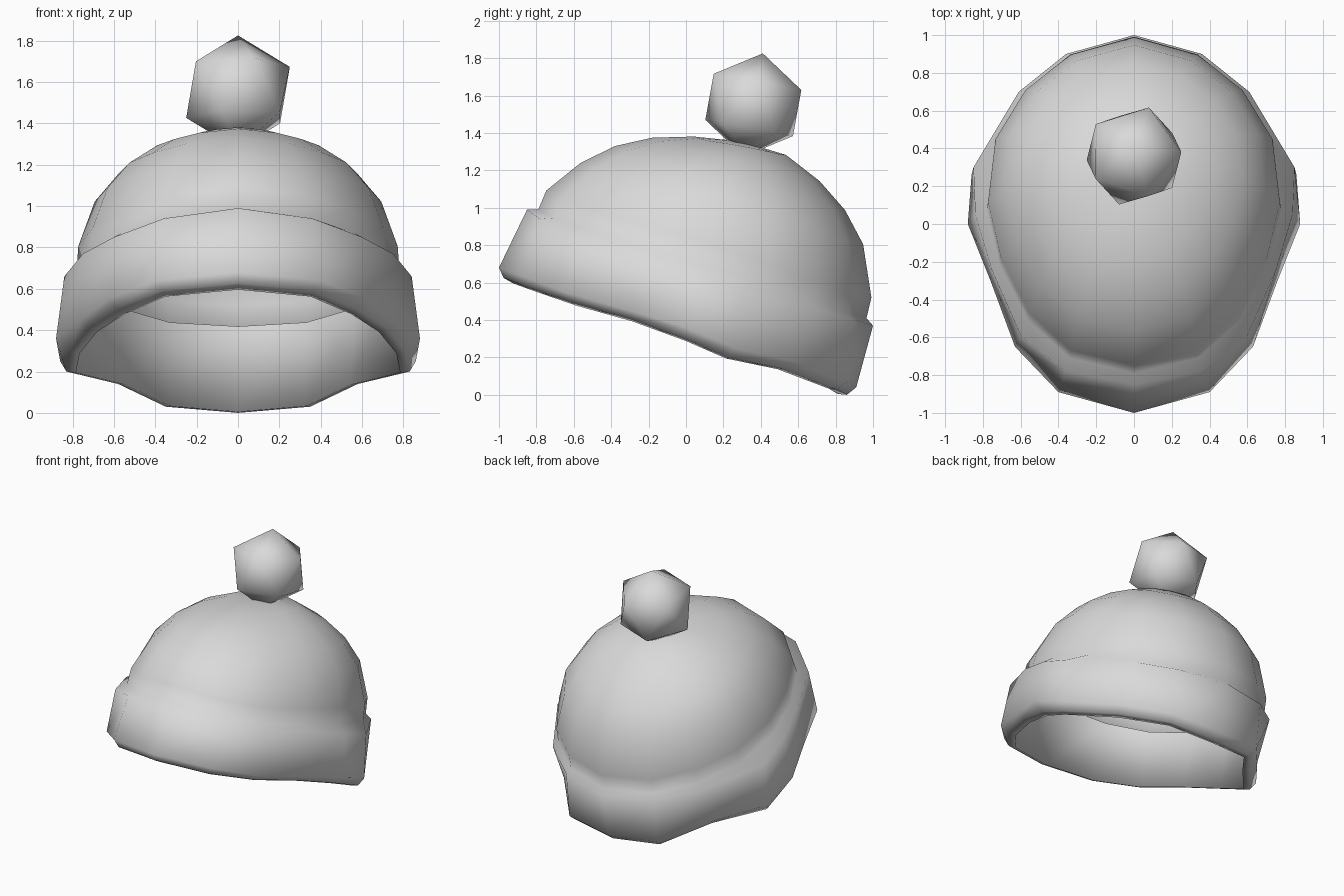
import bpy, bmesh, math
from mathutils import Vector, Matrix

if "Cube" in bpy.data.objects:
    bpy.data.objects.remove(bpy.data.objects["Cube"])

grey = bpy.data.materials.new("grey_wool")
grey.diffuse_color = (0.7, 0.7, 0.7, 1)
grey.use_nodes = True
grey.node_tree.nodes["Principled BSDF"].inputs["Base Color"].default_value = grey.diffuse_color


def finish(name, bm):
    bmesh.ops.recalc_face_normals(bm, faces=bm.faces)
    mesh = bpy.data.meshes.new(name)
    bm.to_mesh(mesh)
    bm.free()
    mesh.materials.append(grey)
    ob = bpy.data.objects.new(name, mesh)
    bpy.context.collection.objects.link(ob)
    for poly in mesh.polygons:
        poly.use_smooth = True
    return ob


def ring(half):
    """Mirror a half loop (front to back) into a full loop."""
    pts = [Vector(p) for p in half]
    return pts + [Vector((-p.x, p.y, p.z)) for p in reversed(pts[1:-1])]


def scaled(loop, f, dz=0):
    c = sum(loop, Vector()) / len(loop)
    return [c + (p - c) * f + Vector((0, 0, dz)) for p in loop]


def loft(bm, loops, tip):
    rows = [[bm.verts.new(p) for p in loop] for loop in loops]
    n = len(rows[0])
    for a, b in zip(rows, rows[1:]):
        for i in range(n):
            j = (i + 1) % n
            bm.faces.new((a[i], a[j], b[j], b[i]))
    t = bm.verts.new(tip)
    for i in range(n):
        bm.faces.new((rows[-1][i], rows[-1][(i + 1) % n], t))


# Loops of the folded cuff, from the opening upwards
bottom = ring([(0, -.975, .625), (.37, -.88, .59), (.58, -.62, .50), (.72, -.3, .41),
               (.81, 0, .30), (.83, .23, .20), (.58, .52, .14), (.35, .81, .03), (0, .86, 0)])
low = ring([(0, -1, .68), (.40, -.89, .64), (.63, -.65, .55), (.76, -.3, .45),
            (.88, 0, .36), (.86, .26, .25), (.61, .57, .18), (.36, .86, .07), (0, .91, .04)])
high = ring([(0, -.85, .99), (.36, -.78, .94), (.60, -.59, .85), (.75, -.25, .77),
             (.84, .05, .66), (.85, .30, .56), (.61, .70, .46), (.36, .90, .40), (0, 1, .37)])
base = ring([(0, -.79, .99), (.34, -.71, .945), (.56, -.51, .87), (.71, -.22, .79),
             (.78, .08, .70), (.74, .42, .59), (.58, .68, .50), (.34, .87, .43), (0, .965, .41)])
lip = scaled(bottom, .945, -.012)
lining = scaled(base, .97)

# Tilted dome above the cuff, slightly fuller at the back and sides
centre = Vector((0, .08, .70))
axis = Vector((0, .217, .665))


def dome_loop(r, s, wide):
    loop = []
    for p in base:
        d = p - centre
        q = centre + d * r + axis * (s + .05 * d.y * min(1, 4 * s - .6))
        q.x *= wide
        loop.append(q)
    return loop


dome = [dome_loop(*k) for k in ((.99, .16, 1), (.85, .485, 1.045), (.69, .69, 1.07),
                                (.50, .84, 1.1), (.27, .95, 1.15))]

# Hat: lining, lip, cuff and crown in one skin
bm = bmesh.new()
loft(bm, [lining, lip, bottom, low, high, base] + dome, centre + axis * .985)
finish("hat", bm)


# Pompom: tilted icosahedron
def basis(a, b):
    z = a.normalized()
    x = (b - z * b.dot(z)).normalized()
    return Matrix((x, z.cross(x), z)).transposed()


bm = bmesh.new()
bmesh.ops.create_icosphere(bm, subdivisions=1, radius=.28)
pole = max((v.co for v in bm.verts), key=lambda c: c.z).copy()
side = next(v.co for v in bm.verts if .05 < v.co.z < .2).copy()
rot = basis(Vector((0, .05, .27)), Vector((.08, .26, .08))) @ basis(pole, side).transposed()
bmesh.ops.transform(bm, matrix=Matrix.Translation((0, .36, 1.55)) @ rot.to_4x4(), verts=bm.verts)
finish("pompom", bm)
